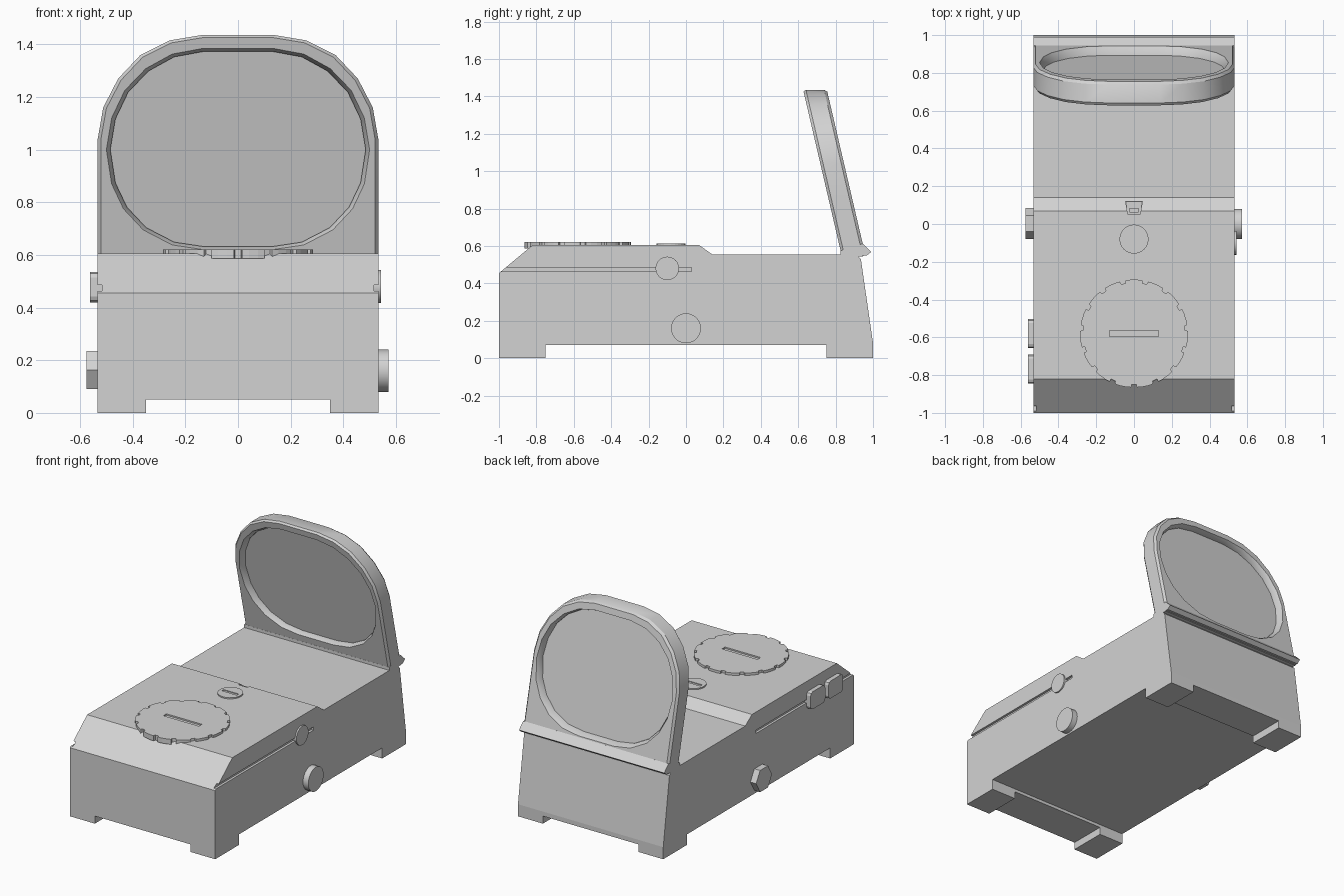
import bpy, bmesh, math

if "Cube" in bpy.data.objects:
    bpy.data.objects.remove(bpy.data.objects["Cube"])

grey = bpy.data.materials.new("light grey")
grey.diffuse_color = (0.65, 0.65, 0.65, 1)
grey.use_nodes = True
grey.node_tree.nodes["Principled BSDF"].inputs["Base Color"].default_value = grey.diffuse_color


def finish(name, bm, smooth=False):
    bmesh.ops.recalc_face_normals(bm, faces=bm.faces[:])
    me = bpy.data.meshes.new(name)
    bm.to_mesh(me)
    bm.free()
    ob = bpy.data.objects.new(name, me)
    bpy.context.collection.objects.link(ob)
    me.materials.append(grey)
    if smooth:
        bpy.ops.object.select_all(action='DESELECT')
        ob.select_set(True)
        bpy.context.view_layer.objects.active = ob
        bpy.ops.object.shade_smooth_by_angle(angle=math.radians(30))
    return ob


def prism(name, pts, axis, a, b, smooth=False):
    """Extrude a 2D outline along x (pts are y,z) or z (pts are x,y)."""
    bm = bmesh.new()
    place = (lambda p, h: (h, p[0], p[1])) if axis == 'x' else (lambda p, h: (p[0], p[1], h))
    lo = [bm.verts.new(place(p, a)) for p in pts]
    hi = [bm.verts.new(place(p, b)) for p in pts]
    bm.faces.new(lo)
    bm.faces.new(hi)
    n = len(pts)
    for i in range(n):
        j = (i + 1) % n
        bm.faces.new((lo[i], lo[j], hi[j], hi[i]))
    return finish(name, bm, smooth)


def box_pts(x0, x1, y0, y1):
    return [(x0, y0), (x1, y0), (x1, y1), (x0, y1)]


def ring(cx, cy, r, n):
    return [(cx + r * math.cos(2 * math.pi * i / n),
             cy + r * math.sin(2 * math.pi * i / n)) for i in range(n)]


def cut(ob, cutter):
    cutter.hide_render = True
    m = ob.modifiers.new("cut", 'BOOLEAN')
    m.operation = 'DIFFERENCE'
    m.solver = 'EXACT'
    m.object = cutter
    bpy.context.view_layer.objects.active = ob
    bpy.ops.object.modifier_apply(modifier=m.name)
    bpy.data.objects.remove(cutter)


# Main housing from its side profile
body = prism("housing", [(-1, 0), (-1, 0.455), (-0.82, 0.605), (0.07, 0.605), (0.14, 0.555),
                         (0.91, 0.555), (0.935, 0.53), (1, 0.08), (1, 0)], 'x', -0.533, 0.533)
# Underside between the feet
cut(body, prism("foot_cutter_long", box_pts(-0.75, 0.75, -0.1, 0.07), 'x', -0.7, 0.7))
cut(body, prism("foot_cutter_cross", box_pts(-0.35, 0.35, -1.2, 1.2), 'z', -0.1, 0.05))
# Side grooves
for s in (-1, 1):
    cut(body, prism("groove_cutter", box_pts(-1.1, 0.03, 0.463, 0.485), 'x', s * 0.517, s * 0.6))
# Emitter pocket at the step
cut(body, prism("pocket_cutter", [(-0.033, 0.052), (0.033, 0.052), (0.044, 0.118),
                                  (-0.044, 0.118)], 'z', 0.56, 0.7))
prism("emitter", box_pts(-0.024, 0.024, 0.06, 0.085), 'z', 0.555, 0.59)

# Notched battery dial with a coin slot
outline = []
N = 15
for k in range(N):
    c = math.radians(102 + k * 360 / N)
    step = 2 * math.pi / N
    for da, r in ((-0.055, 0.285), (-0.045, 0.27), (0.045, 0.27), (0.055, 0.285),
                  (step * 0.35, 0.286), (step * 0.65, 0.286)):
        outline.append((r * math.cos(c + da), -0.58 + r * math.sin(c + da)))
dial = prism("battery_dial", outline, 'z', 0.587, 0.621)
cut(dial, prism("slot_cutter", box_pts(-0.13, 0.13, -0.596, -0.564), 'z', 0.612, 0.7))

# Small slotted screw on the top
screw = prism("top_screw", ring(0, -0.08, 0.077, 24), 'z', 0.59, 0.613)
cut(screw, prism("slot_cutter", box_pts(-0.055, 0.055, -0.09, -0.07), 'z', 0.608, 0.7))

# Side controls
prism("right_bolt", ring(0, 0.16, 0.08, 24), 'x', 0.5, 0.572, True)
prism("right_adjuster", ring(-0.1, 0.48, 0.063, 24), 'x', 0.5, 0.543, True)
prism("left_hex_nut", ring(0.003, 0.163, 0.083, 6), 'x', -0.575, -0.5)
for y in (-0.58, -0.768):
    w, h, c = 0.077, 0.058, 0.022
    pts = []
    for sx, sy, first in ((1, 1, 0), (-1, 1, 1), (-1, -1, 0), (1, -1, 1)):
        corner = [(sx * w, sy * (h - c)), (sx * (w - c * 0.3), sy * (h - c * 0.3)),
                  (sx * (w - c), sy * h)]
        pts += corner[::-1] if first else corner
    prism("left_button", [(y + p, 0.478 + q) for p, q in pts], 'x', -0.562, -0.5)

# Lens frame: matching half outlines in x,z, mirrored and lofted through sheared depths
inner = [(0.13, 1.385), (0.25, 1.363), (0.35, 1.308), (0.43, 1.225), (0.48, 1.12), (0.5, 1.0),
         (0.48, 0.87), (0.435, 0.775), (0.36, 0.695), (0.25, 0.638), (0.13, 0.62)]
outer = [(0.14, 1.435), (0.26, 1.415), (0.37, 1.36), (0.455, 1.27), (0.512, 1.16), (0.533, 1.04),
         (0.533, 0.87), (0.533, 0.7), (0.533, 0.545), (0.25, 0.545), (0.13, 0.545)]
DEPTH = 0.127


def loop(bm, half, scale, d):
    full = half + [(-x, z) for x, z in reversed(half)]
    out = []
    for x, z in full:
        x, z = x * scale, 1 + (z - 1) * scale
        out.append(bm.verts.new((x, 0.83 - 0.233 * (z - 0.56) + d, z)))
    return out


def loft(bm, loops, closed):
    pairs = list(zip(loops, loops[1:])) + ([(loops[-1], loops[0])] if closed else [])
    for a, b in pairs:
        for i in range(len(a)):
            j = (i + 1) % len(a)
            bm.faces.new((a[i], a[j], b[j], b[i]))


bm = bmesh.new()
loft(bm, [loop(bm, h, s, d) for h, s, d in (
    (outer, 0.977, 0), (outer, 1, 0.015), (outer, 1, DEPTH - 0.015), (outer, 0.977, DEPTH),
    (inner, 1, DEPTH), (inner, 0.97, DEPTH - 0.03), (inner, 0.97, 0.03), (inner, 1, 0))], True)
finish("lens_frame", bm, True)

# Lens pane
bm = bmesh.new()
front, back = loop(bm, inner, 0.975, 0.045), loop(bm, inner, 0.975, 0.08)
loft(bm, [front, back], False)
bm.faces.new(front)
bm.faces.new(back)
finish("lens", bm)

# Flared lip at the foot of the frame
prism("frame_lip", [(0.826, 0.55), (0.826, 0.575), (0.945, 0.612), (0.99, 0.568), (0.965, 0.548)],
      'x', -0.533, 0.533)
